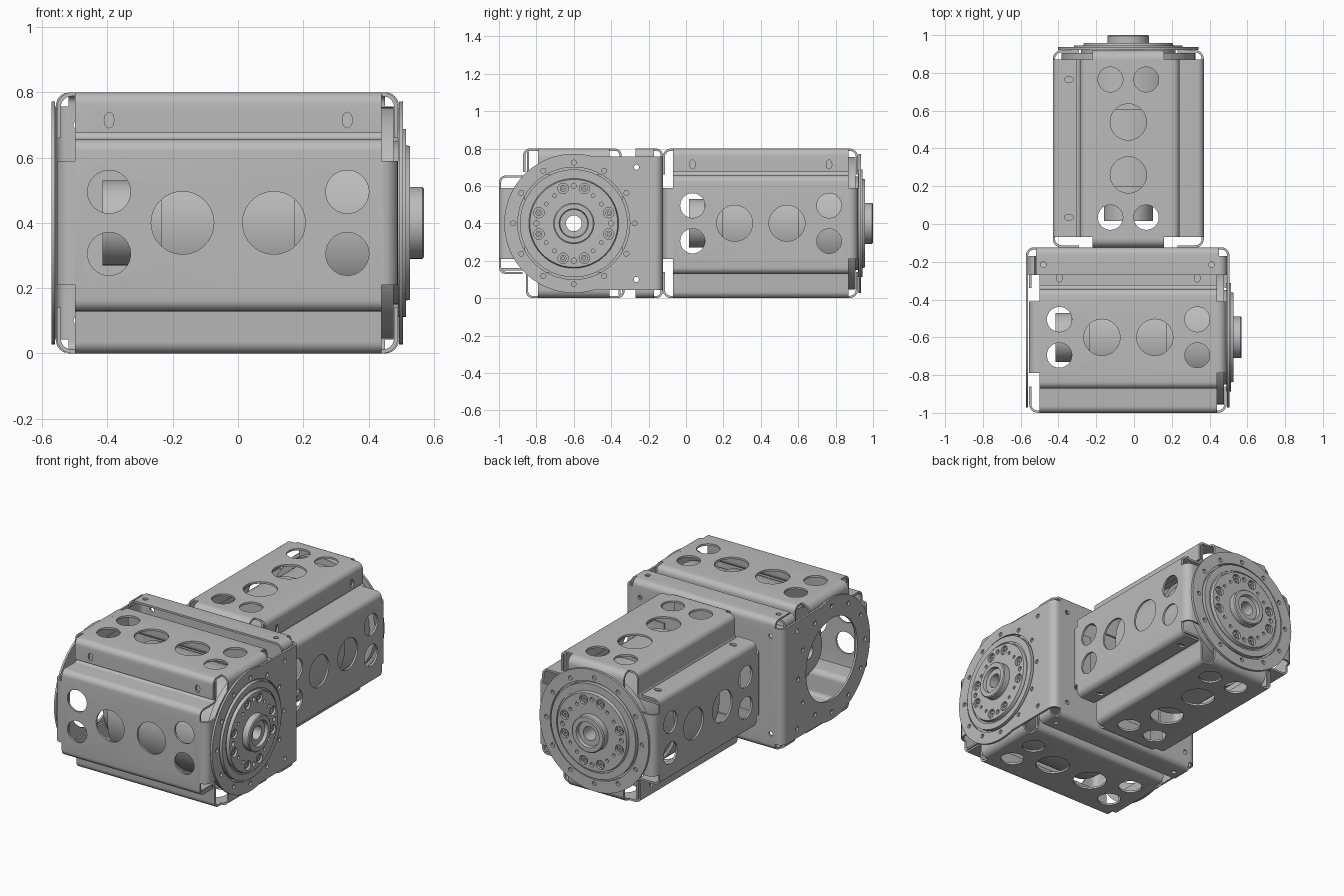
import bpy, bmesh, math
from mathutils import Matrix, Vector

if "Cube" in bpy.data.objects:
    bpy.data.objects.remove(bpy.data.objects["Cube"], do_unlink=True)

# One brushed grey metal for everything
metal = bpy.data.materials.new("grey metal")
metal.use_nodes = True
grey = (0.5, 0.5, 0.5, 1)
metal.diffuse_color = grey
metal.node_tree.nodes["Principled BSDF"].inputs["Base Color"].default_value = grey

T = 0.012            # sheet thickness
FRONT = Matrix.Translation((0, -0.6, 0.4))
REAR = Matrix.Translation((-0.03, 0.43, 0.4)) @ Matrix.Rotation(math.pi / 2, 4, 'Z')


def place(name, mesh, matrix):
    ob = bpy.data.objects.new(name, mesh)
    bpy.context.scene.collection.objects.link(ob)
    ob.matrix_world = matrix
    return ob


def to_mesh(bm, name):
    bmesh.ops.recalc_face_normals(bm, faces=bm.faces[:])
    mesh = bpy.data.meshes.new(name)
    bm.to_mesh(mesh)
    bm.free()
    mesh.materials.append(metal)
    return mesh


def finish(mesh):
    mesh.shade_smooth()
    mesh.set_sharp_from_angle(angle=math.radians(30))
    return mesh


def rounded(pts, r, steps=6):
    """Round the right-angle corners of an open path."""
    pts = [Vector(p) for p in pts]
    out = [pts[0]]
    for a, p, c in zip(pts, pts[1:], pts[2:]):
        d1, d2 = (a - p).normalized(), (c - p).normalized()
        mid = p + (d1 + d2) * r
        for i in range(steps + 1):
            t = math.pi / 2 * i / steps
            out.append(mid - (d2 * math.cos(t) + d1 * math.sin(t)) * r)
    return out + [pts[-1]]


def bent_sheet(name, pts, r, lo, hi, to_xyz):
    """Sheet metal: a bent path with thickness, swept from lo to hi."""
    path = rounded(pts, r)
    bm = bmesh.new()
    rows = []
    for i, p in enumerate(path):
        tangent = Vector((0, 0))
        if i:
            tangent += (p - path[i - 1]).normalized()
        if i < len(path) - 1:
            tangent += (path[i + 1] - p).normalized()
        n = Vector((-tangent.y, tangent.x)).normalized() * T / 2
        rows.append([bm.verts.new(to_xyz(q.x, q.y, w))
                     for q, w in ((p + n, lo), (p - n, lo), (p - n, hi), (p + n, hi))])
    for a, b in zip(rows, rows[1:]):
        for k in range(4):
            j = (k + 1) % 4
            bm.faces.new((a[k], a[j], b[j], b[k]))
    bm.faces.new(rows[0])
    bm.faces.new(rows[-1])
    return to_mesh(bm, name)


def plate(name, outline, x0, x1):
    """Flat plate across the axis from a (y, z) outline."""
    bm = bmesh.new()
    face = bm.faces.new([bm.verts.new((x0, y, z)) for y, z in outline])
    new = bmesh.ops.extrude_face_region(bm, geom=[face])["geom"]
    bmesh.ops.translate(bm, vec=(x1 - x0, 0, 0),
                        verts=[v for v in new if isinstance(v, bmesh.types.BMVert)])
    return to_mesh(bm, name)


def revolve(name, profile, n=72):
    """Closed (x, radius) profile turned about the x axis."""
    bm = bmesh.new()
    rings = [[bm.verts.new((x, r * math.cos(2 * math.pi * i / n), r * math.sin(2 * math.pi * i / n)))
              for x, r in profile] for i in range(n)]
    m = len(profile)
    for i in range(n):
        a, b = rings[i], rings[(i + 1) % n]
        for k in range(m):
            j = (k + 1) % m
            bm.faces.new((a[k], a[j], b[j], b[k]))
    return to_mesh(bm, name)


def drill(mesh, holes):
    """Cut round or stretched holes: (centre, axis, radius, depth, z stretch)."""
    bm = bmesh.new()
    for centre, axis, r, depth, stretch in holes:
        turn = Vector(axis).to_track_quat('Z', 'Y').to_matrix().to_4x4()
        mat = Matrix.Translation(centre) @ Matrix.Diagonal((1, 1, stretch, 1)) @ turn
        bmesh.ops.create_cone(bm, cap_ends=True, segments=40 if r > 0.05 else 16,
                              radius1=r, radius2=r, depth=depth, matrix=mat)
    body = place("blank", mesh, Matrix())
    cutter = place("cutter", to_mesh(bm, "cutter"), Matrix())
    cutter.hide_render = True
    mod = body.modifiers.new("holes", 'BOOLEAN')
    mod.operation, mod.solver, mod.object = 'DIFFERENCE', 'EXACT', cutter
    bpy.context.view_layer.update()
    deps = bpy.context.evaluated_depsgraph_get()
    result = bpy.data.meshes.new_from_object(body.evaluated_get(deps))
    for ob in (body, cutter):
        bpy.data.objects.remove(ob, do_unlink=True)
    return result


def polar(r, degrees):
    a = math.radians(degrees)
    return r * math.cos(a), r * math.sin(a)


X, Y, Z = (1, 0, 0), (0, 1, 0), (0, 0, 1)


def along_x(u, v, w):
    return (w, u, v)


def along_y(u, v, w):
    return (u, w, v)


def along_z(u, v, w):
    return (u, v, w)


# Side panel: wall with a short flange on one edge and an outward lip on the other
panel = bent_sheet("side_panel", [(-0.265, 0.275), (-0.265, 0.394), (0.25, 0.394),
                                  (0.25, 0.245), (0.385, 0.245)], 0.03, -0.5, 0.44, along_x)
holes = [((x, 0, 0.394), Z, 0.096, 0.06, 1) for x in (-0.17, 0.11)]
for x in (-0.395, 0.335):
    holes += [((x, y, 0.394), Z, 0.066, 0.06, 1) for y in (-0.095, 0.095)]
    holes.append(((x, -0.265, 0.315), Y, 0.015, 0.022, 1.6))
panel = finish(drill(panel, holes))

# Tongues that fold the panel ends over
tongues = [finish(bent_sheet("end_tongue", [(start, 0.394), (end, 0.394), (end, 0.26)],
                             0.04, -0.19, 0.19, along_y))
           for start, end in ((-0.5, -0.549), (0.44, 0.484))]

# Hollow motor with stepped housing, filling most of the shell
motor = finish(revolve("motor", [
    (-0.415, 0.042), (-0.415, 0.13), (-0.33, 0.13), (-0.33, 0.24), (-0.235, 0.24),
    (-0.235, 0.335), (0.175, 0.335), (0.175, 0.315), (0.44, 0.315), (0.44, 0.355),
    (0.476, 0.355), (0.476, 0.25), (0.495, 0.25), (0.495, 0.042)]))

# Output flange with hub and counterbored bolt circle
rotor = revolve("output_flange", [
    (0.49, 0.042), (0.49, 0.288), (0.514, 0.288), (0.514, 0.25), (0.508, 0.25),
    (0.508, 0.24), (0.527, 0.235), (0.527, 0.11), (0.565, 0.11), (0.57, 0.104),
    (0.57, 0.078), (0.55, 0.074), (0.55, 0.042)])
holes = []
for quarter in range(0, 360, 90):
    holes.append(((0.525, *polar(0.2, quarter)), X, 0.014, 0.03, 1))
    holes += [((0.525, *polar(0.195, quarter + d)), X, 0.028, 0.03, 1) for d in (-17, 17)]
    holes += [((0.525, *polar(0.18, quarter + d)), X, 0.01, 0.03, 1) for d in (35, 55)]
rotor = finish(drill(rotor, holes))

# Bolt heads sitting in the counterbores
bolt = finish(revolve("bolt_head", [(0.508, 0.007), (0.508, 0.018), (0.52, 0.018), (0.52, 0.007)], 16))


def end_plate(name, outline, x0, x1, bore, extra=()):
    mid = (x0 + x1) / 2
    cuts = [((mid, 0, 0), X, bore, 0.1, 1)]
    cuts += [((mid, *polar(0.325, a)), X, 0.013, 0.1, 1) for a in range(0, 360, 30)]
    cuts += [((mid, y, z), X, 0.014, 0.1, 1) for y, z in extra]
    return finish(drill(plate(name, outline, x0, x1), cuts))


# Two identical drive units at right angles
for unit, matrix in (("front", FRONT), ("rear", REAR)):
    for k in range(4):
        turned = matrix @ Matrix.Rotation(-k * math.pi / 2, 4, 'X')
        place(unit + "_side_panel", panel, turned)
        for t in tongues:
            place(unit + "_end_tongue", t, turned)
        for d in (-17, 17):
            y, z = polar(0.195, 90 * k + d)
            place(unit + "_bolt_head", bolt, matrix @ Matrix.Translation((0, y, z)))
    place(unit + "_motor", motor, matrix)
    place(unit + "_output_flange", rotor, matrix)

# Round end plate of the rear unit
disc = [polar(0.372, a) for a in range(0, 360, 5)]
place("rear_end_plate", end_plate("rear_end_plate", disc, 0.492, 0.506, 0.3), REAR)

# Bracket cheeks: round at the front, square toward the back plate
cheek = [polar(0.372, a) for a in range(74, 287, 4)] + [(0.42, -0.357), (0.42, 0.357)]
pins = [(0.335, -0.3), (0.335, 0.3)]
place("bracket_cheek_hub_side",
      end_plate("bracket_cheek_hub_side", cheek, 0.493, 0.505, 0.3, pins), FRONT)
place("bracket_cheek_open_side",
      end_plate("bracket_cheek_open_side", cheek, -0.572, -0.56, 0.25, pins), FRONT)

# Bracket back: a tray with folded top and bottom edges
tray = bent_sheet("bracket_back", [(0.33, -0.394), (0.47, -0.394), (0.47, 0.394), (0.33, 0.394)],
                  0.03, -0.52, 0.45, along_x)
holes = []
for x in (-0.48, 0.41):
    for side in (-1, 1):
        holes.append(((x, 0.385, side * 0.394), Z, 0.015, 0.05, 1))
        holes.append(((x - 0.01, 0.47, side * 0.3), Y, 0.014, 0.05, 1))
place("bracket_back", finish(drill(tray, holes)), FRONT)

# Bracket bends: the back plate turns into the cheeks, the folded edges into short tabs
for start, end in ((0.45, 0.499), (-0.52, -0.566)):
    corner = bent_sheet("bracket_bend", [(start, 0.47), (end, 0.47), (end, 0.42)],
                        0.035, -0.357, 0.357, along_z)
    place("bracket_bend", finish(corner), FRONT)
    for side in (-1, 1):
        inset = end * 0.975
        tab = bent_sheet("bracket_tab", [(start, side * 0.394), (inset, side * 0.394),
                                         (inset, side * 0.35)], 0.035, 0.33, 0.43, along_y)
        place("bracket_tab", finish(tab), FRONT)
